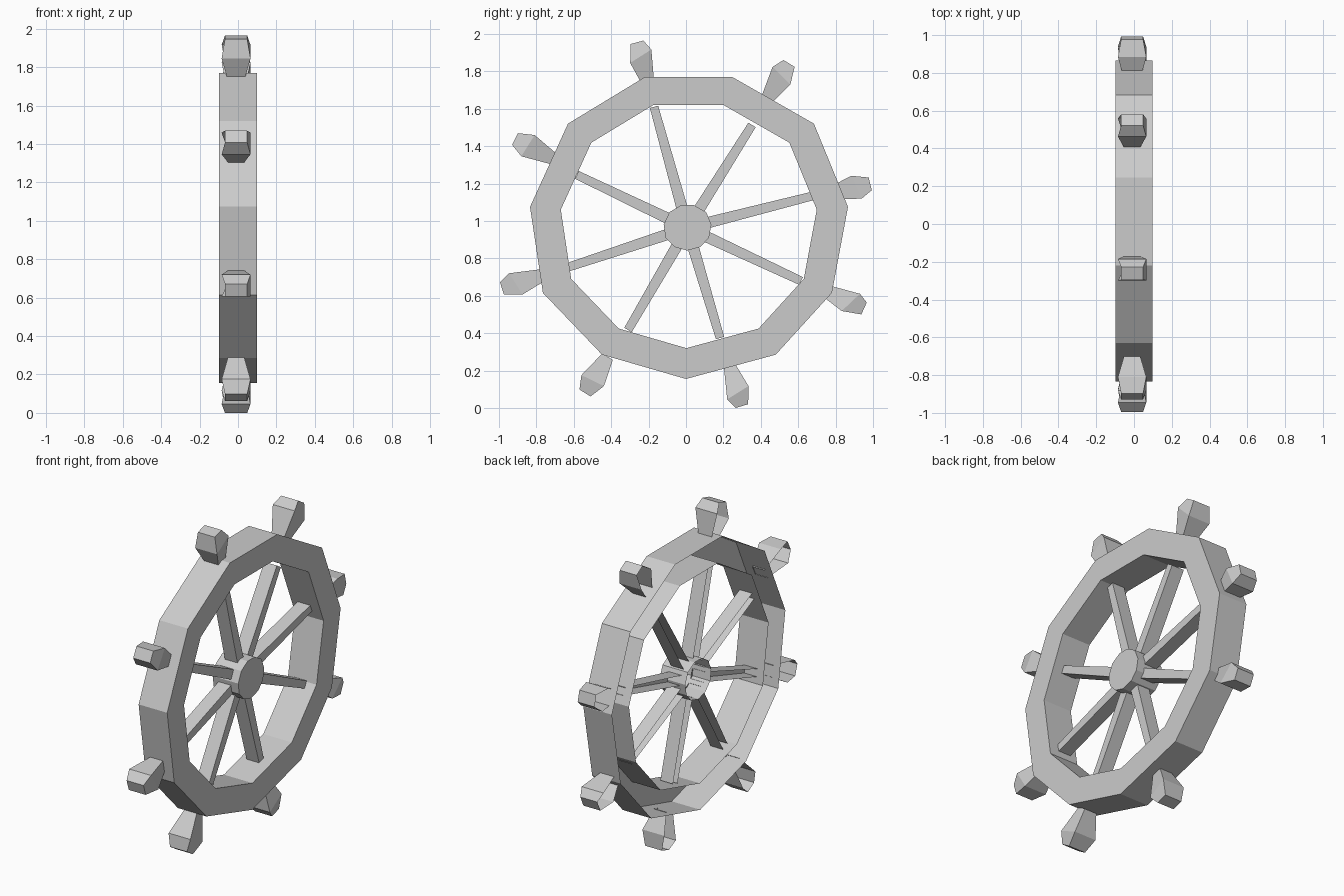
import bpy, bmesh, math
from mathutils import Vector

cube = bpy.data.objects.get("Cube")
if cube:
    bpy.data.objects.remove(cube, do_unlink=True)

grey = bpy.data.materials.new("plain grey")
grey.use_nodes = True
grey.diffuse_color = (0.6, 0.6, 0.6, 1)
grey.node_tree.nodes["Principled BSDF"].inputs["Base Color"].default_value = (0.6, 0.6, 0.6, 1)


def finish(name, bm):
    """Turn a bmesh into a flat-shaded grey object."""
    bmesh.ops.recalc_face_normals(bm, faces=bm.faces)
    mesh = bpy.data.meshes.new(name)
    bm.to_mesh(mesh)
    bm.free()
    mesh.materials.append(grey)
    obj = bpy.data.objects.new(name, mesh)
    bpy.context.collection.objects.link(obj)
    return obj


def loft(name, rows, closed=False, cap_start=False, cap_end=False):
    """Skin rows of points; closed joins the last row to the first."""
    bm = bmesh.new()
    verts = [[bm.verts.new(p) for p in row] for row in rows]
    pairs = list(zip(verts, verts[1:]))
    if closed:
        pairs.append((verts[-1], verts[0]))
    for a, b in pairs:
        for i in range(len(a) - 1):
            bm.faces.new((a[i], a[i + 1], b[i + 1], b[i]))
    if cap_start:
        bm.faces.new(verts[0])
    if cap_end:
        bm.faces.new(verts[-1])
    return finish(name, bm)


def channel(centre, axis, half_width, half_depth, mid_x=-0.01, tilt=0):
    """U-shaped section across an axis in the wheel plane, open towards -x."""
    angle = math.atan2(axis.y, axis.x) + math.radians(tilt + 90)
    side = Vector((math.cos(angle), math.sin(angle))) * half_width
    corners = ((-1, -1), (1, -1), (1, 1), (-1, 1))
    return [(mid_x + sx * half_depth, *(centre + side * sy)) for sx, sy in corners]


# Eleven-sided outline of the wheel in (y, z)
outline = [Vector(p) for p in (
    (0, 0.155), (0.48, 0.285), (0.78, 0.615), (0.866, 1.075), (0.684, 1.52),
    (0.246, 1.77), (-0.219, 1.77), (-0.631, 1.52), (-0.834, 1.075),
    (-0.765, 0.615), (-0.449, 0.285))]
rim_mid = Vector((0.01, 1.0))
hub_mid = Vector((0.008, 0.963))

# Rim: outer wall, +x face and inner wall, hollow at the -x side
rows = []
for p in outline:
    q = rim_mid + (p - rim_mid) * 0.805
    rows.append([(-0.098, *p), (0.098, *p), (0.098, *q), (-0.098, *q)])
loft("rim", rows, closed=True)

# Hub: shallow cup closed on the +x side
bm = bmesh.new()
back, front = [], []
for p in outline:
    q = hub_mid + (p - Vector((0.015, 0.965))) * 0.15
    back.append(bm.verts.new((-0.09, *q)))
    front.append(bm.verts.new((0.085, *q)))
count = len(outline)
for i in range(count):
    j = (i + 1) % count
    bm.faces.new((back[i], back[j], front[j], front[i]))
bm.faces.new(front)
finish("hub", bm)

# Spokes: tapered channels from the hub to just short of the rim
spoke_ends = ((-0.171, 1.61), (0.353, 1.513), (0.679, 1.134), (0.615, 0.679),
              (0.182, 0.374), (-0.31, 0.417), (-0.626, 0.754), (-0.583, 1.246))
for n, end in enumerate(spoke_ends, 1):
    end = Vector(end)
    axis = (end - hub_mid).normalized()
    start = hub_mid + axis * 0.115
    loft(f"spoke_{n}", [channel(start, axis, 0.03, 0.043),
                        channel(end, axis, 0.023, 0.043)])

# Handles: flared grips through the rim, given as tip (y, z) and shoulder tilt
handles = ((-0.262, 1.955, 17), (0.551, 1.842, -13), (0.985, 1.198, 11),
           (0.952, 0.532, -22), (0.299, 0.01, 15), (-0.54, 0.08, 6),
           (-0.984, 0.639, 14), (-0.914, 1.438, -5))
for n, (y, z, tilt) in enumerate(handles, 1):
    arm = Vector((y, z)) - hub_mid
    loft(f"handle_{n}", [
        channel(hub_mid + arm * 0.78, arm, 0.033, 0.042),
        channel(hub_mid + arm * 0.925, arm, 0.067, 0.075, tilt=tilt),
        channel(hub_mid + arm, arm, 0.035, 0.058)], cap_end=True)
